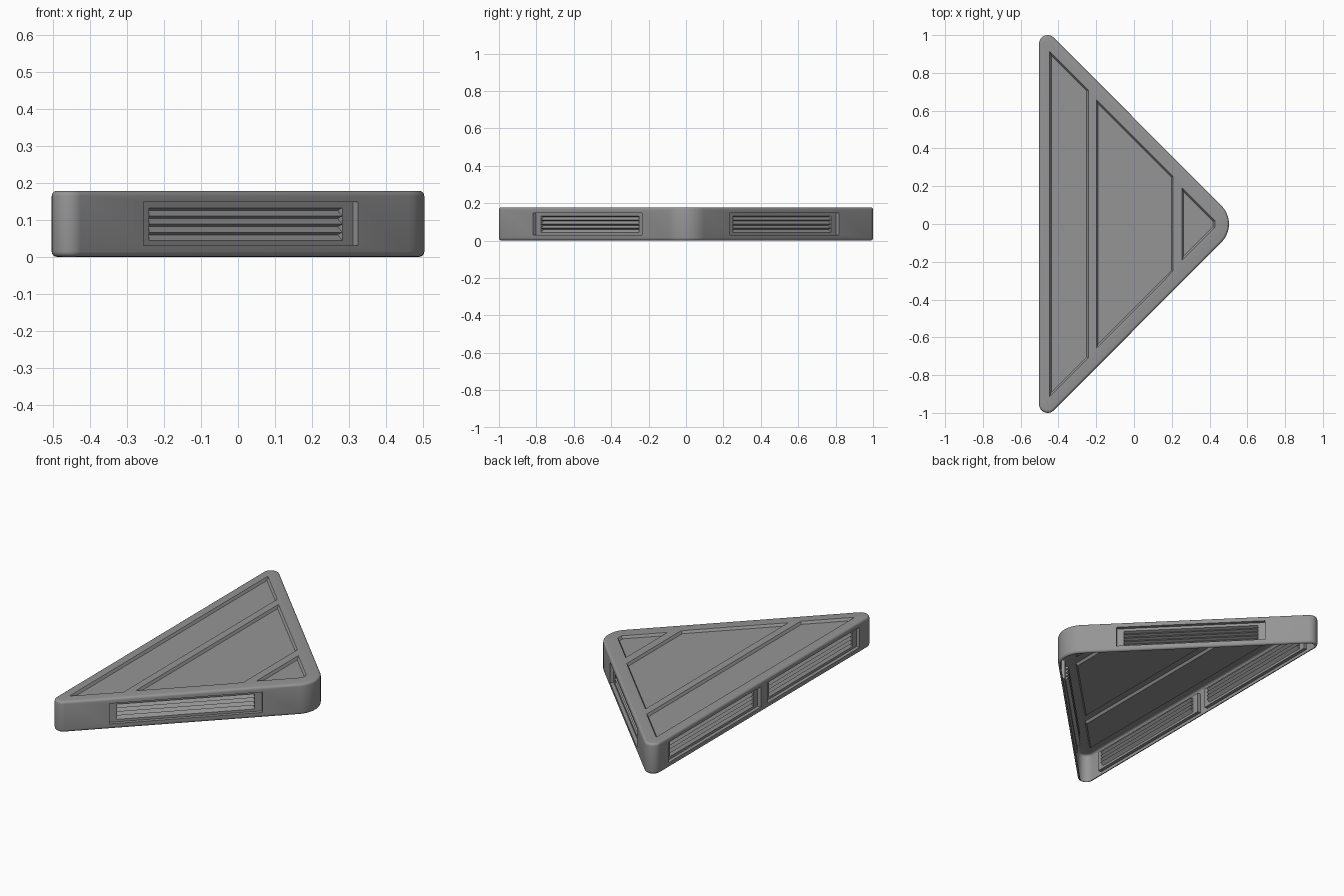
import bpy, bmesh
from math import radians, sin, cos, pi
from mathutils import Vector

cube = bpy.data.objects.get("Cube")
if cube:
    bpy.data.objects.remove(cube, do_unlink=True)

HEIGHT, BEVEL = 0.178, 0.014
UP = Vector((0, 0, 1))
bm = bmesh.new()


def loop(points):
    return [bm.verts.new(p) for p in points]


def bridge(a, b):
    n = len(a)
    for i in range(n):
        j = (i + 1) % n
        bm.faces.new((a[i], a[j], b[j], b[i]))


# Rounded triangular outline, stored as (point, outward direction)
outline = []


def arc(x, y, r, start, end, steps):
    for k in range(steps + 1):
        a = radians(start + (end - start) * k / steps)
        n = Vector((cos(a), sin(a), 0))
        outline.append((Vector((x, y, 0)) + n * r, n))


arc(0.365, 0, 0.138, -45, 45, 10)
arc(-0.457, 0.954, 0.046, 45, 180, 12)
outline.append((Vector((-0.503, 0, 0)), Vector((-1, 0, 0))))
arc(-0.457, -0.954, 0.046, 180, 315, 12)


# Recessed side vent with a row of angled slats
def vent(a, b, c, d):
    ends = sorted((a.co, b.co), key=lambda p: abs(p.y))
    mid = (a.co + b.co) / 2
    mid.z = 0
    along = (b.co - a.co).normalized()
    out = along.cross(UP)
    mid += (ends[0] - ends[1]).normalized() * 0.022
    half = 0.425 if out.x < -0.9 else 0.41

    def at(u, z, depth):
        return mid + along * u - out * depth + UP * z

    def rect(h, low, high, depth):
        return loop([at(-h, low, depth), at(h, low, depth),
                     at(h, high, depth), at(-h, high, depth)])

    low, high, shelf = 0.03, 0.148, 0.02
    rim = rect(half, low, high, 0)
    back = rect(half, low, high, shelf)
    low, high, half = low + 0.014, high - 0.016, half - 0.04
    grille = rect(half, low, high, shelf)
    bridge([a, b, c, d], rim)
    bridge(rim, back)
    bridge(back, grille)
    # Slats: V-shaped slots closed at both ends
    slots = 4
    pitch = (high - low) / slots
    for i in range(slots):
        z = low + pitch * i
        profile = [(z, shelf), (z + pitch * 0.7, shelf + 0.018), (z + pitch, shelf)]
        left = loop([at(-half, *p) for p in profile])
        right = loop([at(half, *p) for p in profile])
        for k in range(2):
            bm.faces.new((left[k], right[k], right[k + 1], left[k + 1]))
        bm.faces.new(left)
        bm.faces.new(right[::-1])


# Shell rings, with rounded lower and upper rims and an open underside
steps = 4
levels = []
for k in range(steps + 1):
    a = pi / 2 * k / steps
    levels.append((BEVEL * (1 - sin(a)), BEVEL * (1 - cos(a))))
levels += [(inset, HEIGHT - z) for inset, z in reversed(levels)]
rings = [loop([p - n * inset + UP * z for p, n in outline]) for inset, z in levels]
count = len(outline)
for k in range(len(rings) - 1):
    lower, upper = rings[k], rings[k + 1]
    for i in range(count):
        j = (i + 1) % count
        quad = (lower[i], lower[j], upper[j], upper[i])
        if k == steps and (lower[i].co - lower[j].co).length > 0.5:
            vent(*quad)
        else:
            bm.faces.new(quad)

# Three sunken top panels: near x, far x, reach of the slanted sides
top_edges = [bm.edges.get((rings[-1][i], rings[-1][(i + 1) % count])) for i in range(count)]


def panel_loop(x0, x1, reach, z):
    return loop([(x0, x0 - reach, z), (x1, x1 - reach, z),
                 (x1, reach - x1, z), (x0, reach - x0, z)])


SLOPE, DEPTH = 0.009, 0.014
for x0, x1, reach in ((-0.447, -0.242, 0.466), (-0.199, 0.207, 0.458), (0.254, 0.428, 0.446)):
    rim = panel_loop(x0, x1, reach, HEIGHT)
    floor = panel_loop(x0 + SLOPE, x1 - SLOPE, reach - SLOPE * 1.414, HEIGHT - DEPTH)
    bridge(rim, floor)
    bm.faces.new(floor)
    top_edges += [bm.edges.get((rim[i], rim[(i + 1) % 4])) for i in range(4)]
bmesh.ops.triangle_fill(bm, edges=top_edges, use_beauty=True, normal=UP)

# Weld and make all faces point outward
bmesh.ops.remove_doubles(bm, verts=bm.verts, dist=0.0001)
bmesh.ops.recalc_face_normals(bm, faces=bm.faces)
bm.normal_update()
if sum(f.normal.z * f.calc_area() for f in bm.faces) < 0:
    bmesh.ops.reverse_faces(bm, faces=bm.faces)

mesh = bpy.data.meshes.new("triangular_vented_panel")
bm.to_mesh(mesh)
bm.free()
panel = bpy.data.objects.new("triangular_vented_panel", mesh)
bpy.context.collection.objects.link(panel)

grey = bpy.data.materials.new("mid_grey")
grey.use_nodes = True
colour = (0.3, 0.3, 0.3, 1)
grey.diffuse_color = colour
grey.node_tree.nodes["Principled BSDF"].inputs["Base Color"].default_value = colour
mesh.materials.append(grey)

bpy.ops.object.select_all(action="DESELECT")
panel.select_set(True)
bpy.context.view_layer.objects.active = panel
bpy.ops.object.shade_smooth_by_angle(angle=radians(35))
